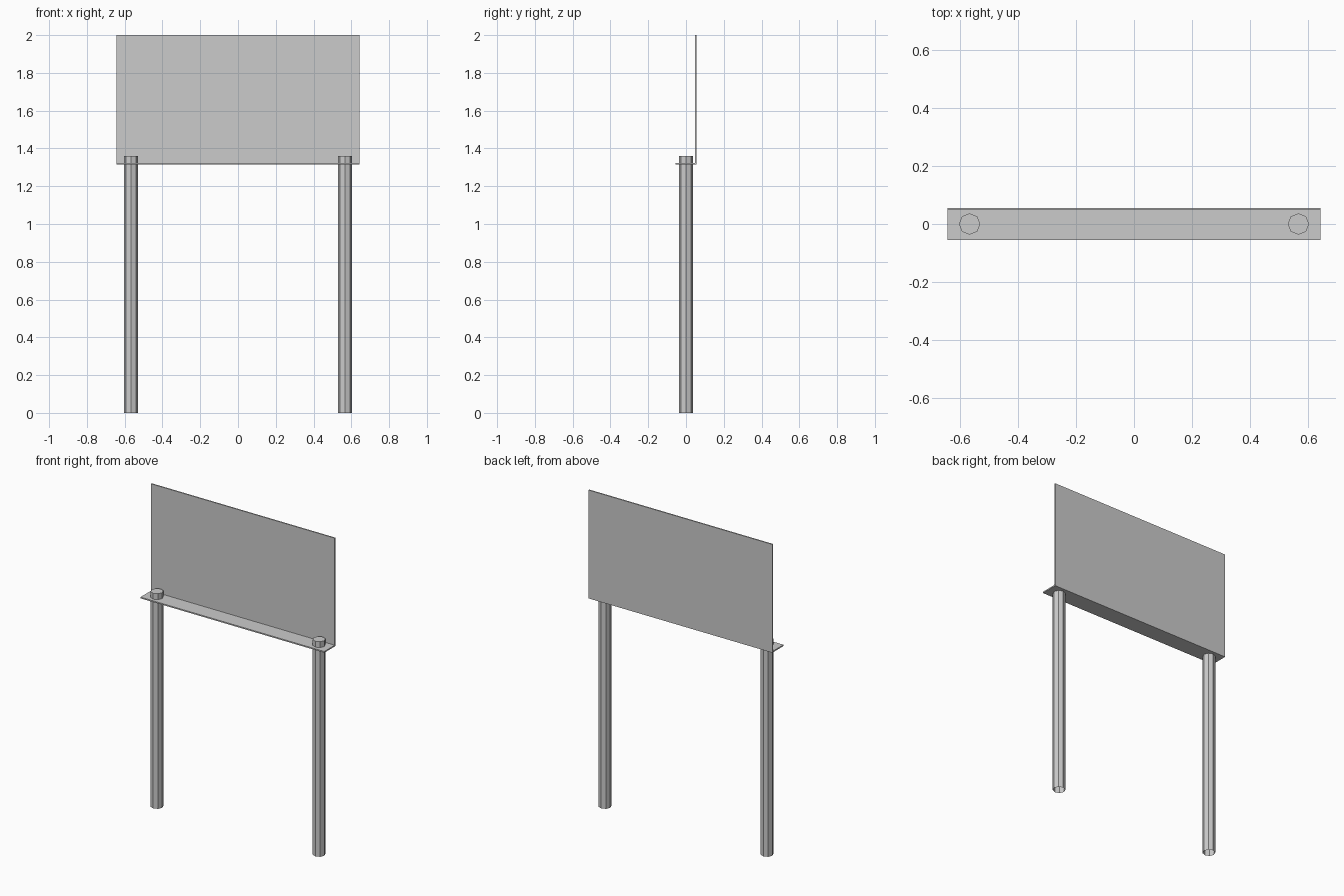
import bpy
import bmesh
import math

cube = bpy.data.objects.get("Cube")
if cube:
    bpy.data.objects.remove(cube, do_unlink=True)

metal = bpy.data.materials.new("light_grey")
metal.use_nodes = True
GREY = (0.6, 0.6, 0.6, 1)
metal.diffuse_color = GREY
metal.node_tree.nodes["Principled BSDF"].inputs["Base Color"].default_value = GREY


def add_object(name, bm):
    mesh = bpy.data.meshes.new(name)
    bmesh.ops.recalc_face_normals(bm, faces=bm.faces)
    bm.to_mesh(mesh)
    bm.free()
    mesh.materials.append(metal)
    obj = bpy.data.objects.new(name, mesh)
    bpy.context.collection.objects.link(obj)
    return obj


# Sign panel and ledge: one L-shaped profile swept across the width
HALF_WIDTH, HALF_DEPTH, BASE, TOP, THICK = 0.643, 0.056, 1.315, 2.0, 0.008
profile = [(-HALF_DEPTH, BASE), (HALF_DEPTH, BASE), (HALF_DEPTH, TOP),
           (HALF_DEPTH - THICK, TOP), (HALF_DEPTH - THICK, BASE + THICK),
           (-HALF_DEPTH, BASE + THICK)]
bm = bmesh.new()
end = bm.faces.new([bm.verts.new((-HALF_WIDTH, y, z)) for y, z in profile])
sweep = bmesh.ops.extrude_face_region(bm, geom=[end], use_keep_orig=True)
moved = [v for v in sweep["geom"] if isinstance(v, bmesh.types.BMVert)]
bmesh.ops.translate(bm, verts=moved, vec=(2 * HALF_WIDTH, 0, 0))
add_object("panel_with_ledge", bm)

# Octagonal tube posts, capped on top and open underneath
POST_X, RADIUS, HEIGHT, SIDES = 0.567, 0.037, 1.36, 8
for name, side in (("left_post", 1), ("right_post", -1)):
    bm = bmesh.new()
    ring = [bm.verts.new((RADIUS * math.cos(math.tau * i / SIDES),
                          RADIUS * math.sin(math.tau * i / SIDES), HEIGHT))
            for i in range(SIDES)]
    cap = bm.faces.new(ring)
    wall = bmesh.ops.extrude_edge_only(bm, edges=list(cap.edges))
    for v in wall["geom"]:
        if isinstance(v, bmesh.types.BMVert):
            v.co.z = 0
    post = add_object(name, bm)
    post.location.x = side * POST_X
